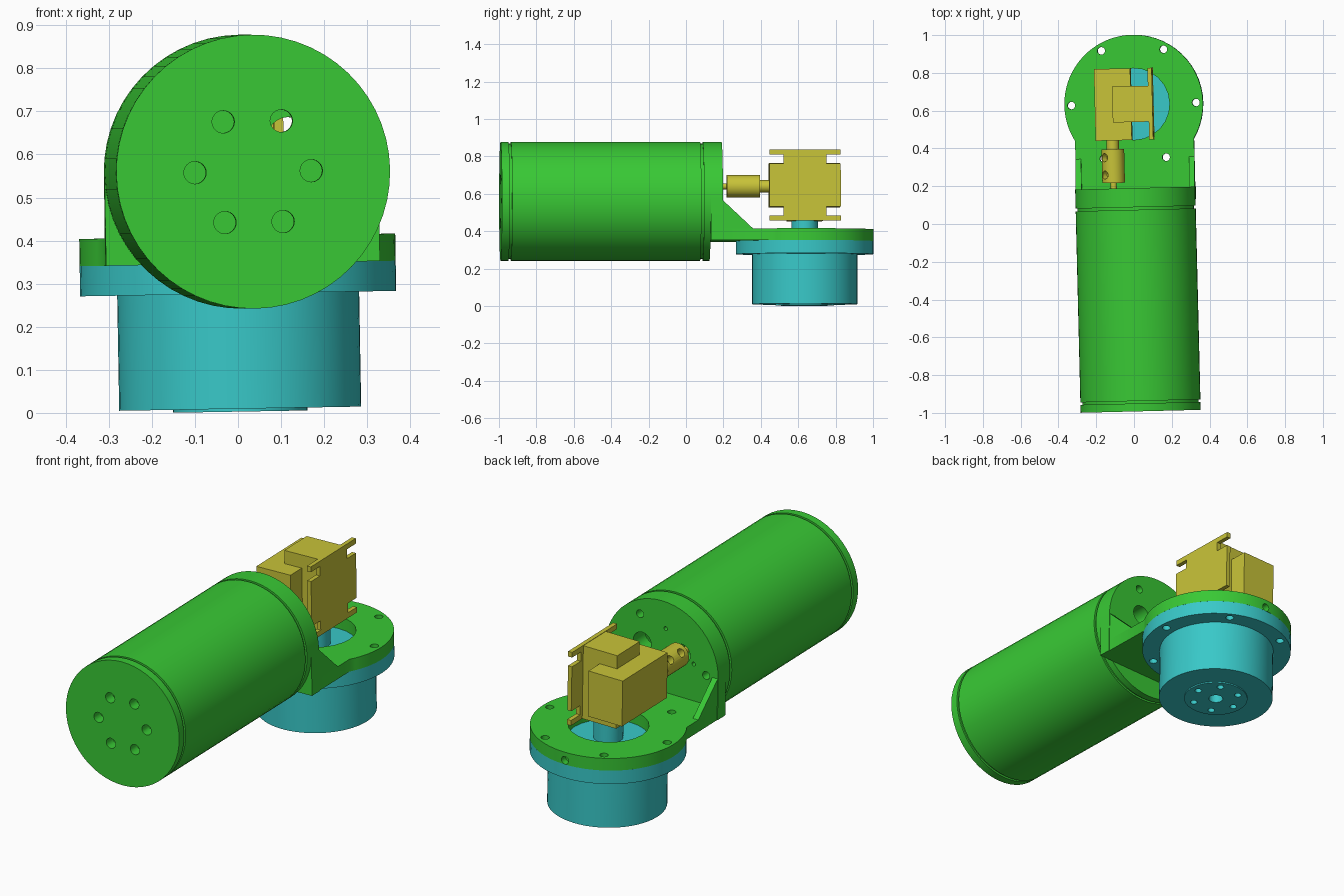
import bpy, bmesh, math
from mathutils import Matrix, Vector

cube = bpy.data.objects.get("Cube")
if cube:
    bpy.data.objects.remove(cube, do_unlink=True)


def material(name, rgb):
    m = bpy.data.materials.new(name)
    m.use_nodes = True
    m.diffuse_color = (*rgb, 1)
    m.node_tree.nodes["Principled BSDF"].inputs["Base Color"].default_value = (*rgb, 1)
    return m


GREEN = material("green", (0.04, 0.58, 0.035))
TEAL = material("teal", (0.04, 0.58, 0.58))
YELLOW = material("yellow", (0.58, 0.55, 0.04))

# Parts are built around the flange axis, then the assembly is turned slightly
PLACE = (Matrix.Translation((0, 0.635, 0.3)) @ Matrix.Rotation(math.radians(1.4), 4, 'Z')
         @ Matrix.Rotation(math.radians(-1.0), 4, 'Y') @ Matrix.Translation((0, 0, -0.3)))
ALONG_Y = Matrix.Rotation(-math.pi / 2, 4, 'X')


def raw_object(name, bm):
    bmesh.ops.recalc_face_normals(bm, faces=bm.faces[:])
    me = bpy.data.meshes.new(name)
    bm.to_mesh(me)
    bm.free()
    ob = bpy.data.objects.new(name, me)
    bpy.context.collection.objects.link(ob)
    return ob


def finish(name, bm, mat, holes=()):
    """Make an object, cut round holes (centre, direction, radius, length), place and shade it."""
    ob = raw_object(name, bm)
    if holes:
        cb = bmesh.new()
        for centre, direction, r, length in holes:
            turn = Vector(direction).to_track_quat('Z', 'Y').to_matrix().to_4x4()
            bmesh.ops.create_cone(cb, cap_ends=True, segments=24, radius1=r, radius2=r, depth=length,
                                  matrix=Matrix.Translation(centre) @ turn)
        cutter = raw_object("hole_cutter", cb)
        cutter.hide_render = True
        mod = ob.modifiers.new("holes", 'BOOLEAN')
        mod.operation, mod.solver, mod.object = 'DIFFERENCE', 'EXACT', cutter
        dg = bpy.context.evaluated_depsgraph_get()
        me = bpy.data.meshes.new_from_object(ob.evaluated_get(dg))
        ob.modifiers.clear()
        ob.data = me
        bpy.data.objects.remove(cutter, do_unlink=True)
    ob.data.name = name
    ob.data.materials.clear()
    ob.data.materials.append(mat)
    ob.data.transform(PLACE)
    bpy.ops.object.select_all(action='DESELECT')
    ob.select_set(True)
    bpy.context.view_layer.objects.active = ob
    bpy.ops.object.shade_smooth_by_angle(angle=math.radians(30))
    return ob


def lathe(profile, matrix=Matrix(), steps=56):
    bm = bmesh.new()
    vs = [bm.verts.new((r, 0, t)) for r, t in profile]
    es = [bm.edges.new(p) for p in zip(vs, vs[1:])]
    bmesh.ops.spin(bm, geom=vs + es, cent=(0, 0, 0), axis=(0, 0, 1), angle=math.tau, steps=steps)
    bmesh.ops.remove_doubles(bm, verts=bm.verts[:], dist=1e-5)
    bm.transform(matrix)
    return bm


def prism(points, axis, lo, hi):
    place = {'x': lambda u, v, w: (w, u, v), 'y': lambda u, v, w: (u, w, v),
             'z': lambda u, v, w: (u, v, w)}[axis]
    bm = bmesh.new()
    a = [bm.verts.new(place(u, v, lo)) for u, v in points]
    b = [bm.verts.new(place(u, v, hi)) for u, v in points]
    bm.faces.new(a)
    bm.faces.new(b[::-1])
    n = len(a)
    for i in range(n):
        bm.faces.new((a[i], b[i], b[(i + 1) % n], a[(i + 1) % n]))
    return bm


def box(x0, x1, y0, y1, z0, z1):
    return prism([(x0, y0), (x1, y0), (x1, y1), (x0, y1)], 'z', z0, z1)


def ring(radius, count=6, start=0.0):
    return [(radius * math.cos(start + i * math.tau / count),
             radius * math.sin(start + i * math.tau / count)) for i in range(count)]


def arc(radius, a0, a1, steps, cy=0.0):
    return [(radius * math.cos(a0 + (a1 - a0) * i / steps),
             cy + radius * math.sin(a0 + (a1 - a0) * i / steps)) for i in range(steps + 1)]


UP, BACK = (0, 0, 1), (0, 1, 0)
DRUM_Z = 0.56

# Teal housing: hub, cup, flange and output stub in one turned profile
flange_holes = [((x, y, 0.34), UP, 0.02, 0.3) for x, y in ring(0.33)]
hub_holes = [((x, y, 0.0), UP, 0.017, 0.1) for x, y in ring(0.115)]
hub_holes.append(((0, 0, 0), UP, 0.035, 0.12))
finish("bearing_housing",
       lathe([(0, 0.003), (0.156, 0.003), (0.156, 0.0098), (0.281, 0.0098), (0.281, 0.277),
              (0.367, 0.277), (0.367, 0.347), (0.07, 0.347), (0.07, 0.455), (0, 0.455)]),
       TEAL, flange_holes + hub_holes)

# Green mounting plate with bore, bolt holes and a small rear notch
a = math.acos(0.315 / 0.367)
outline = arc(0.367, -a, math.pi + a, 48) + [(-0.315, -0.445), (0.315, -0.445)]
plate = finish("mounting_plate", prism(outline, 'z', 0.347, 0.41), GREEN,
               flange_holes + [((0, 0, 0.38), UP, 0.19, 0.2), ((0, 0.367, 0.368), BACK, 0.02, 0.07)])

# Hollow drum with grooves near both ends and six holes in the front cap
drum_profile = [(0, -1.627), (0.318, -1.627), (0.318, -1.585), (0.308, -1.585), (0.308, -1.572),
                (0.318, -1.572), (0.318, -0.56), (0.308, -0.56), (0.308, -0.545), (0.295, -0.545),
                (0.295, -1.57), (0, -1.57)]
DRUM = Matrix.Translation((0, 0, DRUM_Z)) @ ALONG_Y
finish("drum", lathe(drum_profile, DRUM), GREEN,
       [((x, -1.6, DRUM_Z + z), BACK, 0.026, 0.2) for x, z in ring(0.135)])

# Rear disc and upright wall share the shaft openings and screw holes
wall_holes = [((x, -0.49, 0.635), BACK, 0.05, 0.3) for x in (-0.11, 0.11)]
wall_holes += [((x, -0.49, DRUM_Z + z), BACK, 0.02, 0.3) for x, z in ring(0.25, 3, math.pi / 3)[:2]]
wall_holes += [((x, -0.49, z), BACK, 0.01, 0.3) for x, z in ((-0.02, 0.74), (-0.18, 0.6))]
finish("rear_disc", lathe([(0, -0.546), (0.318, -0.546), (0.318, -0.51), (0, -0.51)], DRUM),
       GREEN, wall_holes)
wall = arc(0.318, 0, math.pi, 28, DRUM_Z) + [(-0.318, 0.347), (0.318, 0.347)]
finish("upright_wall", prism(wall, 'y', -0.51, -0.445), GREEN, wall_holes)

# Triangular gussets
for side, x0 in (("left", 0.285), ("right", -0.315)):
    finish(side + "_gusset", prism([(-0.445, 0.41), (-0.285, 0.41), (-0.445, 0.56)],
                                   'x', x0, x0 + 0.03), GREEN)

# Yellow drive unit: side block, tall core and notched side plate
finish("drive_block", box(-0.2, -0.008, -0.19, 0.19, 0.53, 0.765), YELLOW)
finish("drive_core", box(-0.105, 0.085, -0.095, 0.095, 0.455, 0.833), YELLOW)
half = [(0.19, 0.455), (0.19, 0.482), (0.115, 0.482), (0.115, 0.53), (0.19, 0.53),
        (0.19, 0.76), (0.115, 0.76), (0.115, 0.808), (0.19, 0.808), (0.19, 0.835)]
finish("drive_plate", prism(half + [(-y, z) for y, z in reversed(half)], 'x', 0.085, 0.107), YELLOW)

# Stepped shaft and coupling with two set-screw holes
SHAFT = Matrix.Translation((-0.112, 0, 0.642)) @ ALONG_Y
shaft = [(0, -0.56), (0.016, -0.56), (0.016, -0.415), (0.06, -0.415), (0.06, -0.237),
         (0.033, -0.237), (0.033, -0.185), (0, -0.185)]
screw = Vector((-0.75, 0, 0.66))
finish("shaft_coupling", lathe(shaft, SHAFT, 32), YELLOW,
       [(Vector((-0.112, y, 0.642)) + screw * 0.06, screw, 0.022, 0.07) for y in (-0.28, -0.372)])
